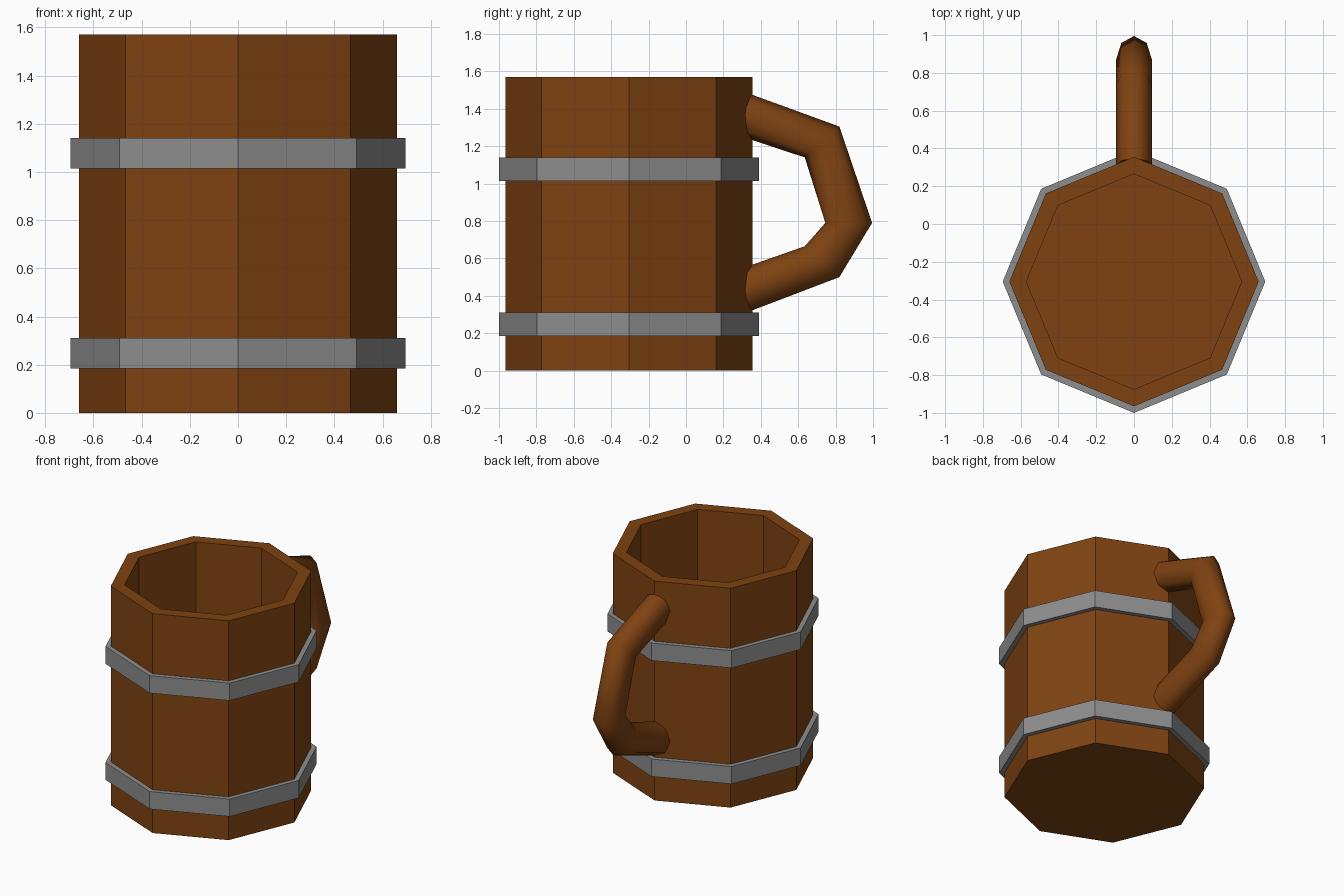
import bpy, bmesh, math
from mathutils import Vector

if "Cube" in bpy.data.objects:
    bpy.data.objects.remove(bpy.data.objects["Cube"])

CY = -0.305   # centre of the body along y


def material(name, color):
    m = bpy.data.materials.new(name)
    m.diffuse_color = (*color, 1)
    m.use_nodes = True
    m.node_tree.nodes["Principled BSDF"].inputs["Base Color"].default_value = m.diffuse_color
    return m


wood = material("wood", (0.21, 0.055, 0.006))
metal = material("metal", (0.27, 0.27, 0.27))


def build(name, rings, mat, close=False, caps=True):
    """Skin a list of equal-length point rings into one mesh object."""
    bm = bmesh.new()
    loops = [[bm.verts.new(p) for p in ring] for ring in rings]
    pairs = list(zip(loops, loops[1:])) + ([(loops[-1], loops[0])] if close else [])
    for a, b in pairs:
        for i in range(len(a)):
            j = (i + 1) % len(a)
            bm.faces.new((a[i], a[j], b[j], b[i]))
    if caps and not close:
        bm.faces.new(loops[0])
        bm.faces.new(loops[-1])
    bmesh.ops.recalc_face_normals(bm, faces=bm.faces)
    mesh = bpy.data.meshes.new(name)
    bm.to_mesh(mesh)
    bm.free()
    mesh.materials.append(mat)
    ob = bpy.data.objects.new(name, mesh)
    bpy.context.collection.objects.link(ob)
    return ob


def octagon(r, z):
    return [(r * math.cos(i * math.pi / 4), CY + r * math.sin(i * math.pi / 4), z)
            for i in range(8)]


# Hollow eight-sided body: underside, outer wall, rim, inner wall, floor
profile = [(0.66, 0), (0.66, 1.57), (0.57, 1.57), (0.57, 0.1)]
build("mug_body", [octagon(r, z) for r, z in profile], wood)

# Two metal bands
for name, z0, z1 in (("lower_band", 0.185, 0.31), ("upper_band", 1.015, 1.14)):
    section = [(0.65, z0), (0.695, z0), (0.695, z1), (0.65, z1)]
    build(name, [octagon(r, z) for r, z in section], metal, close=True)

# Handle: eight-sided rings spanning outer and inner (y, z) outline points
outline = [((0.348, 1.477), (0.265, 1.263)),
           ((0.82, 1.305), (0.635, 1.14)),
           ((0.995, 0.79), (0.745, 0.79)),
           ((0.82, 0.50), (0.635, 0.665)),
           ((0.348, 0.32), (0.265, 0.535))]
rings = []
for outer, inner in outline:
    o, n = Vector((0, *outer)), Vector((0, *inner))
    mid, half = (o + n) / 2, (o - n) / 2
    rings.append([mid + half * math.cos(i * math.pi / 4)
                  + Vector((0.095 * math.sin(i * math.pi / 4), 0, 0)) for i in range(8)])
handle = build("handle", rings, wood)
bpy.context.view_layer.objects.active = handle
handle.select_set(True)
bpy.ops.object.shade_smooth_by_angle(angle=math.radians(60))
